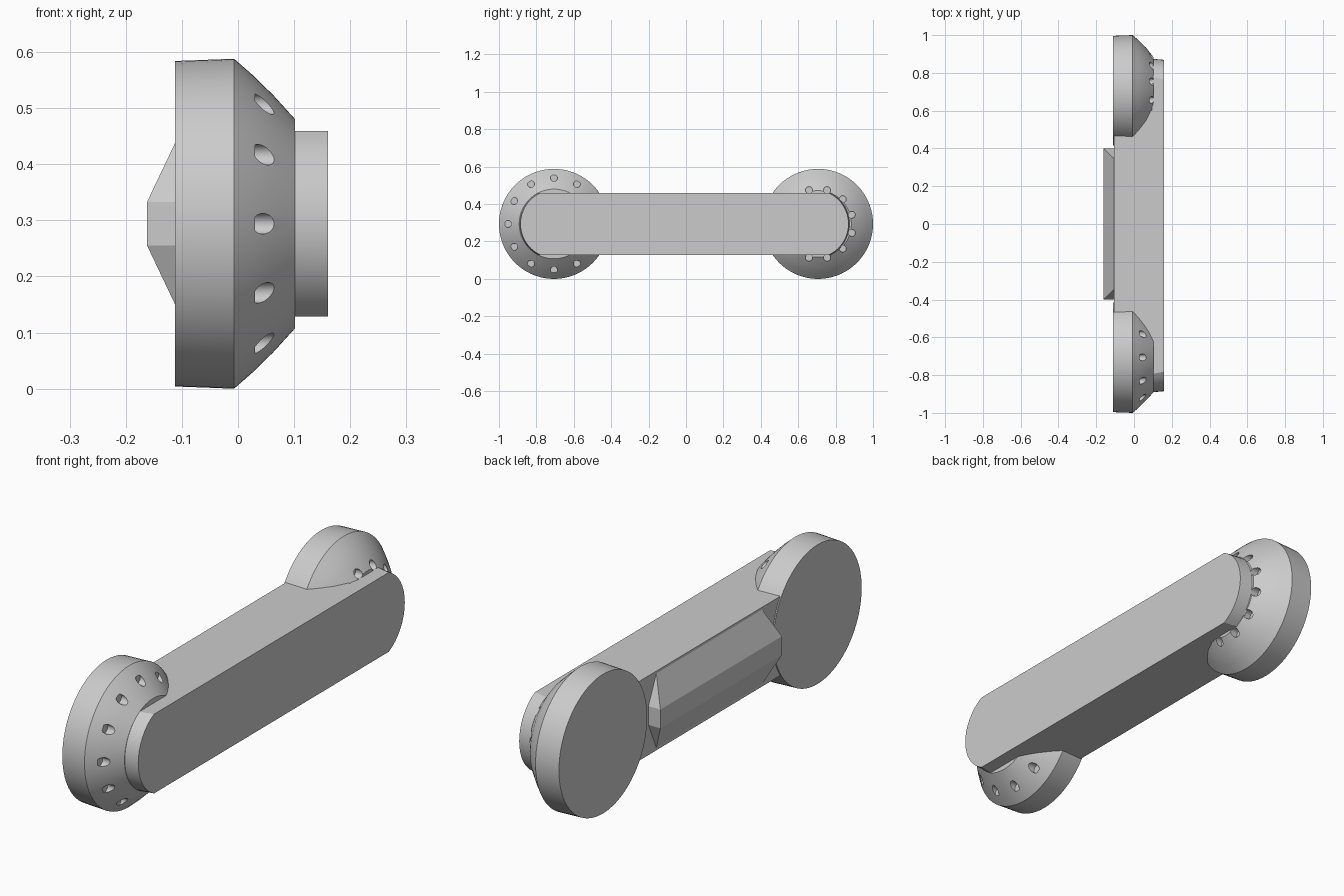
import bpy, bmesh
from math import sin, cos, tau, asin, pi
from mathutils import Matrix

if "Cube" in bpy.data.objects:
    bpy.data.objects.remove(bpy.data.objects["Cube"])

ZC = 0.294      # height of the common axis
HALF = 0.165    # half height of the bar


def finish(bm, name, smooth=None):
    bmesh.ops.recalc_face_normals(bm, faces=bm.faces[:])
    me = bpy.data.meshes.new(name)
    bm.to_mesh(me)
    bm.free()
    ob = bpy.data.objects.new(name, me)
    bpy.context.collection.objects.link(ob)
    if smooth:
        shade(ob, smooth)
    return ob


def shade(ob, angle):
    bpy.ops.object.select_all(action='DESELECT')
    ob.select_set(True)
    bpy.context.view_layer.objects.active = ob
    bpy.ops.object.shade_smooth_by_angle(angle=angle)


def loft(bm, loops):
    """Skin matching point loops and cap both ends."""
    rings = [[bm.verts.new(p) for p in loop] for loop in loops]
    n = len(rings[0])
    for a, b in zip(rings, rings[1:]):
        for i in range(n):
            bm.faces.new((a[i], a[(i + 1) % n], b[(i + 1) % n], b[i]))
    bm.faces.new(rings[0])
    bm.faces.new(rings[-1])


def disc(name, y, rim, hole_ring, hole_floor, offset):
    # domed disc, turned about the x axis
    profile = [(-0.112, 0.290), (-0.007, 0.294), (0.025, 0.266),
               (0.063, 0.229), (0.102, rim)]
    n = 72
    bm = bmesh.new()
    loft(bm, [[(x, y + r * cos(tau * i / n), ZC + r * sin(tau * i / n))
               for i in range(n)] for x, r in profile])
    ob = finish(bm, name)
    # ring of twelve flat-bottomed holes
    bm = bmesh.new()
    for i in range(12):
        a = tau * i / 12 + offset
        m = Matrix.Translation((hole_floor + 0.1, y + hole_ring * cos(a),
                                ZC + hole_ring * sin(a)))
        bmesh.ops.create_cone(bm, cap_ends=True, segments=20, radius1=0.0185,
                              radius2=0.0185, depth=0.2,
                              matrix=m @ Matrix.Rotation(pi / 2, 4, 'Y'))
    cutter = finish(bm, name + "_hole_cutter")
    cutter.hide_render = True
    mod = ob.modifiers.new("holes", 'BOOLEAN')
    mod.operation = 'DIFFERENCE'
    mod.solver = 'EXACT'
    mod.object = cutter
    bpy.context.view_layer.objects.active = ob
    bpy.ops.object.modifier_apply(modifier=mod.name)
    bpy.data.objects.remove(cutter)
    shade(ob, 0.4)


disc("left_disc", -0.706, 0.186, 0.246, 0.030, 0)
disc("right_disc", 0.706, 0.178, 0.187, 0.068, tau / 24)


def bar_outline(x, grow):
    # flat-sided slot outline with shallow round ends
    r, k = 0.183 + grow, 16
    a0 = asin(HALF / r)
    pts = []
    for cy, s in ((0.686, 1), (-0.702, -1)):
        for i in range(k + 1):
            a = -a0 + 2 * a0 * i / k
            pts.append((x, cy + s * r * cos(a), ZC + s * r * sin(a)))
    return pts


def box(bm, x0, x1, y0, y1):
    loft(bm, [[(x, y0, ZC - HALF), (x, y1, ZC - HALF),
               (x, y1, ZC + HALF), (x, y0, ZC + HALF)] for x in (x0, x1)])


# long bar: full-depth middle plus a round-ended front plate
bm = bmesh.new()
box(bm, -0.107, 0.095, -0.6, 0.6)
finish(bm, "bar_core")
bm = bmesh.new()
loft(bm, [bar_outline(0.095, 0.006), bar_outline(0.160, 0.0)])
finish(bm, "bar_front_plate", 0.5)

# faceted grip on the back with clipped corners
bm = bmesh.new()
Y, YI, ZI, ZO = 0.40, 0.345, 0.039, 0.161
base = [(-Y, -ZI), (-YI, -ZO), (YI, -ZO), (Y, -ZI),
        (Y, ZI), (YI, ZO), (-YI, ZO), (-Y, ZI)]
low = [bm.verts.new((-0.104, y, ZC + z)) for y, z in base]
top = [bm.verts.new((-0.162, y, ZC + z))
       for y, z in ((-Y, -ZI), (Y, -ZI), (Y, ZI), (-Y, ZI))]
bm.faces.new(low)
bm.faces.new(top)
for side in ((low[1], low[2], top[1], top[0]), (low[5], low[6], top[3], top[2]),
             (low[3], low[4], top[2], top[1]), (low[7], low[0], top[0], top[3]),
             (low[0], low[1], top[0]), (low[2], low[3], top[1]),
             (low[4], low[5], top[2]), (low[6], low[7], top[3])):
    bm.faces.new(side)
finish(bm, "back_grip")
